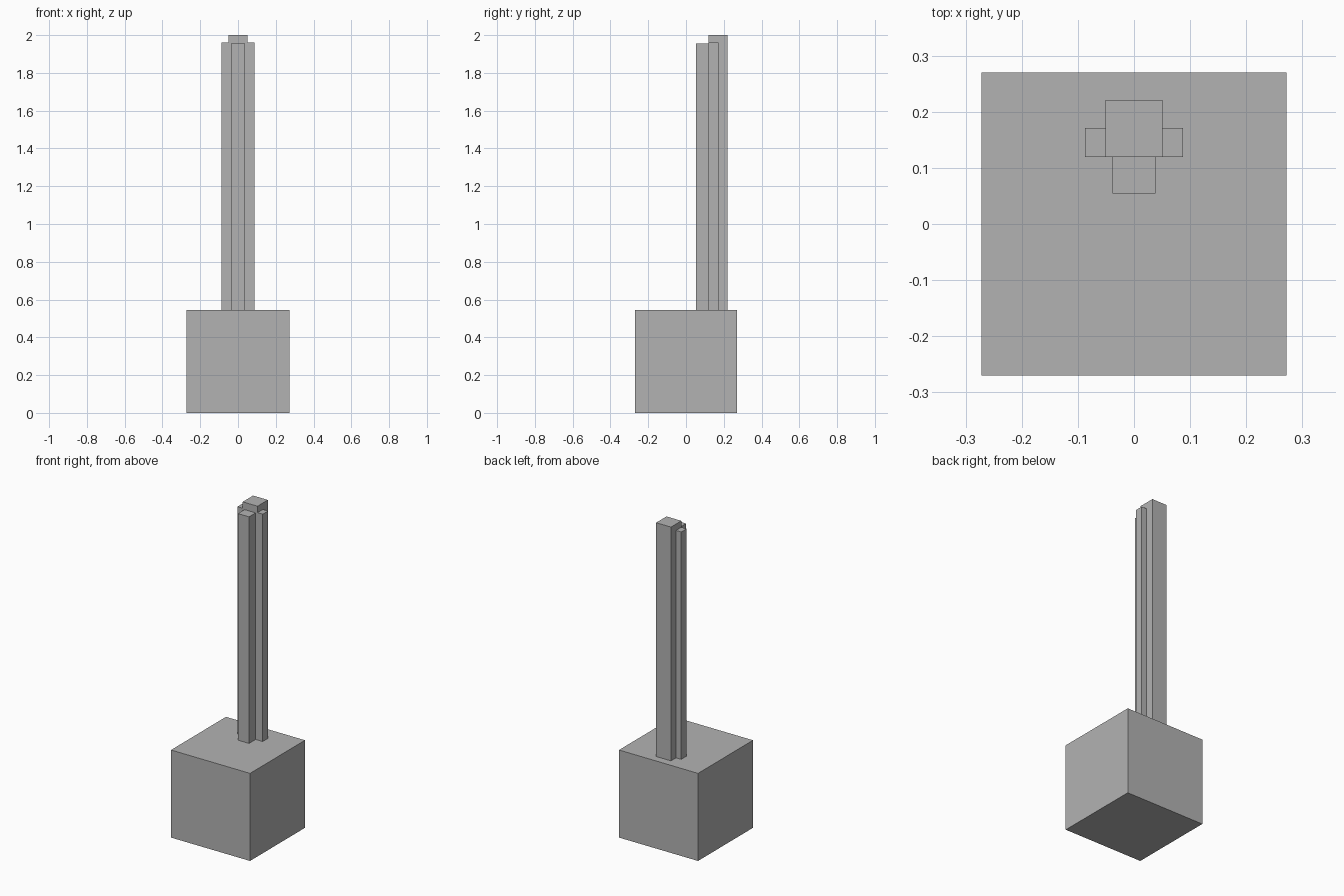
import bpy

if "Cube" in bpy.data.objects:
    bpy.data.objects.remove(bpy.data.objects["Cube"], do_unlink=True)

# Plain grey for every part
COLOUR = (0.45, 0.45, 0.45, 1.0)
grey = bpy.data.materials.new("grey")
grey.use_nodes = True
grey.diffuse_color = COLOUR
grey.node_tree.nodes["Principled BSDF"].inputs["Base Color"].default_value = COLOUR


def box(name, low, high):
    """Add a box spanning two opposite corners."""
    centre = [(a + b) / 2 for a, b in zip(low, high)]
    bpy.ops.mesh.primitive_cube_add(size=1, location=centre)
    obj = bpy.context.object
    obj.name = name
    obj.scale = [b - a for a, b in zip(low, high)]
    bpy.ops.object.transform_apply(location=False, rotation=False, scale=True)
    obj.data.materials.append(grey)
    return obj


BASE_TOP = 0.545   # where the columns stand
SEAM = 0.119       # front face of the core column

# Block base
box("base", (-0.272, -0.27, 0), (0.272, 0.27, BASE_TOP))

# Tall core column with a lower front column
box("core_column", (-0.051, SEAM, BASE_TOP), (0.051, 0.221, 2))
box("front_column", (-0.038, 0.054, BASE_TOP), (0.038, SEAM, 1.955))

# Matching narrow columns on both sides of the core
for side, inner, outer in (("left", 0.051, 0.087), ("right", -0.087, -0.051)):
    box(side + "_column", (inner, SEAM, BASE_TOP), (outer, 0.171, 1.96))
